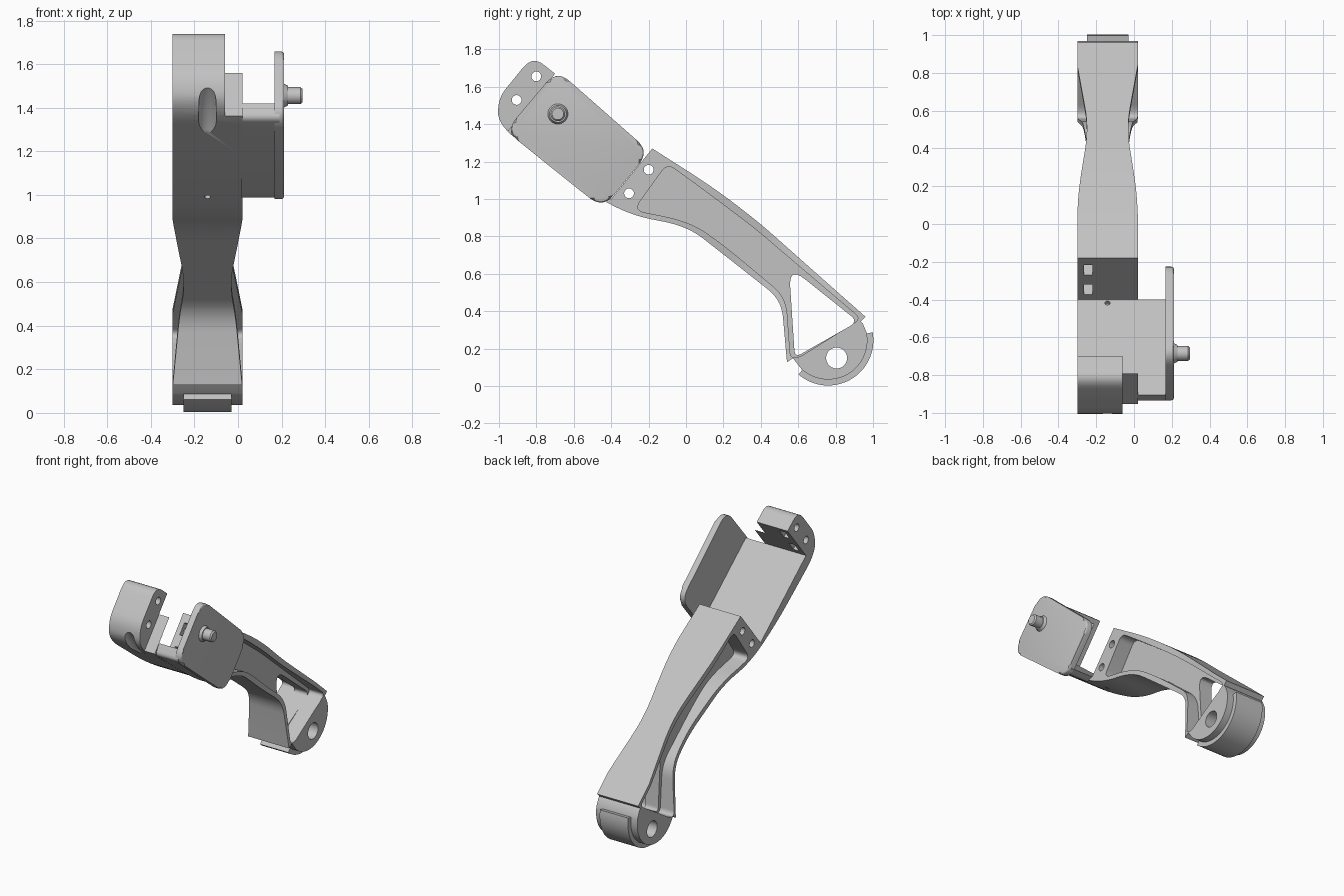
import bpy, bmesh, math
from mathutils import Vector, Matrix

cube = bpy.data.objects.get("Cube")
if cube:
    bpy.data.objects.remove(cube, do_unlink=True)

grey = bpy.data.materials.new("light grey")
grey.use_nodes = True
COLOR = (0.54, 0.54, 0.54, 1)
grey.diffuse_color = COLOR
grey.node_tree.nodes["Principled BSDF"].inputs["Base Color"].default_value = COLOR

MID = -0.14                                   # middle of the arm in x
LEFT, RIGHT = MID - 0.16, MID + 0.16
ALONG = Vector((0, 0.769, -0.639))            # direction down the arm
ACROSS = Vector((0, 0.639, 0.769))            # direction through the arm


def side(u, v, w):
    """Profile drawn in y, z and extruded in x."""
    return Vector((w, u, v))


def rounded(points, steps=7):
    """Polygon of (u, v, fillet length) with its corners rounded."""
    out = []
    for i, (u, v, r) in enumerate(points):
        p = Vector((u, v))
        if r == 0:
            out.append(p)
            continue
        ends = []
        for q in (points[i - 1], points[(i + 1) % len(points)]):
            d = Vector(q[:2]) - p
            ends.append(p + d.normalized() * min(r, d.length * 0.49))
        for k in range(steps + 1):
            t = k / steps
            out.append(ends[0] * (1 - t) ** 2 + p * 2 * t * (1 - t) + ends[1] * t * t)
    return out


def arc(cy, cz, r, start, end, steps=32):
    angles = [math.radians(start + (end - start) * k / steps) for k in range(steps + 1)]
    return [Vector((cy + r * math.cos(a), cz + r * math.sin(a))) for a in angles]


def finish(name, bm):
    bmesh.ops.recalc_face_normals(bm, faces=bm.faces[:])
    mesh = bpy.data.meshes.new(name)
    bm.to_mesh(mesh)
    bm.free()
    mesh.materials.append(grey)
    obj = bpy.data.objects.new(name, mesh)
    bpy.context.scene.collection.objects.link(obj)
    return obj


def prism(name, points, w0, w1, place=side, bevel=0):
    bm = bmesh.new()
    low = [bm.verts.new(place(p[0], p[1], w0)) for p in points]
    high = [bm.verts.new(place(p[0], p[1], w1)) for p in points]
    bm.faces.new(low)
    cap = bm.faces.new(high)
    for i in range(len(low)):
        bm.faces.new((low[i - 1], low[i], high[i], high[i - 1]))
    if bevel:
        bmesh.ops.bevel(bm, geom=cap.edges[:], offset=bevel, segments=3,
                        profile=0.5, affect='EDGES')
    return finish(name, bm)


def rod(name, y, z, x0, x1, r0, r1=None, segments=32):
    bm = bmesh.new()
    turn = Matrix.Translation(((x0 + x1) / 2, y, z)) @ Matrix.Rotation(math.pi / 2, 4, 'Y')
    bmesh.ops.create_cone(bm, cap_ends=True, segments=segments, radius1=r0,
                          radius2=r0 if r1 is None else r1, depth=x1 - x0, matrix=turn)
    return finish(name, bm)


def combine(obj, tool, operation='DIFFERENCE'):
    """Boolean the tool into the object, then remove the tool."""
    tool.hide_render = True
    mod = obj.modifiers.new("combine", 'BOOLEAN')
    mod.operation, mod.solver, mod.object = operation, 'EXACT', tool
    bpy.context.view_layer.update()
    graph = bpy.context.evaluated_depsgraph_get()
    mesh = bpy.data.meshes.new_from_object(obj.evaluated_get(graph))
    obj.modifiers.clear()
    obj.data = mesh
    bpy.data.objects.remove(tool, do_unlink=True)


# Arm: beam, cradle floor and end tab in one side profile
arm = prism("arm", rounded([
    (-0.18, 1.27, 0), (0.15, 1.06, 0.25), (0.39, 0.875, 0.1), (0.96, 0.37, 0),
    (0.935, 0.345, 0), (0.8, 0.25, 0), (0.62, 0.13, 0), (0.57, 0.148, 0),
    (0.54, 0.128, 0), (0.51, 0.46, 0.09), (0.18, 0.72, 0.12), (0, 0.86, 0.2),
    (-0.3, 0.91, 0.15), (-0.6, 1.086, 0.15), (-1.01, 1.40, 0.13), (-1.0, 1.545, 0.06),
    (-0.82, 1.765, 0.08), (-0.7, 1.67, 0), (-0.905, 1.42, 0), (-0.4, 1.0, 0),
]), LEFT, RIGHT)

# Waist: both sides narrow towards the middle of the beam
waist = rounded([(-0.68, 0.3, 0), (-0.68, 0.16, 0), (-0.52, 0.153, 0.15),
                 (-0.1, 0.1, 0.15), (0.34, 0.16, 0), (0.34, 0.3, 0)])
for sign in (-1, 1):
    combine(arm, prism("waist_cutter", waist, -0.5, 2, lambda s, v, t:
                       ALONG * s + ACROSS * t + Vector((MID + sign * v, 0, 0))))

# Hub and its raised band
hub = arc(0.76, 0.245, 0.21, 227, 371) + [
    Vector(p) for p in ((0.945, 0.335), (0.92, 0.36), (0.6, 0.16), (0.575, 0.145))]
combine(arm, prism("hub", hub, LEFT, RIGHT), 'UNION')
band = arc(0.76, 0.245, 0.242, 229, 370) + arc(0.76, 0.245, 0.19, 370, 229)
combine(arm, prism("hub_band", band, MID - 0.11, MID + 0.11), 'UNION')

# Side pockets leave a web with flanges
pocket = rounded([
    (-0.1, 1.19, 0.05), (0.12, 1.03, 0.15), (0.365, 0.845, 0.1), (0.935, 0.36, 0.04),
    (0.6, 0.15, 0.04), (0.558, 0.155, 0.03), (0.535, 0.475, 0.09), (0.2, 0.755, 0.12),
    (0.02, 0.88, 0.15), (-0.28, 0.94, 0.06)])
for sign in (-1, 1):
    combine(arm, prism("pocket_cutter", pocket, MID + sign * 0.05, MID + sign * 0.4))
window = rounded([(0.55, 0.64, 0.11), (0.92, 0.345, 0.05), (0.582, 0.153, 0.04)])
combine(arm, prism("window_cutter", window, -1, 1))
combine(arm, rod("axle_hole", 0.805, 0.15, -1, 1, 0.056))

# The end tab is narrower than the cradle
tab_side = [(-2.2, 0), (-1.605, 0), (-1.605, 1.5), (-2.2, 1.5)]
combine(arm, prism("tab_cutter", tab_side, -0.06, 0.4, lambda s, t, x:
                   ALONG * s + ACROSS * t + Vector((x, 0, 0))))

# Screw holes with nut slots in the tab and in the beam end
for s, s0, s1 in ((-1.674, -1.71, -1.58), (-0.893, -0.98, -0.857)):
    for t in (0.762, 0.598):
        p = ALONG * s + ACROSS * t
        combine(arm, rod("screw_hole", p.y, p.z, -1, 1, 0.026, segments=24))
        slot = [(s0, t - 0.042), (s1, t - 0.042), (s1, t + 0.042), (s0, t + 0.042)]
        combine(arm, prism("nut_slot", slot, -0.265, -0.22, lambda a, b, x:
                           ALONG * a + ACROSS * b + Vector((x, 0, 0))))

# Shallow cable groove around the front corner
bm = bmesh.new()
tilt = Matrix.Translation((MID, -0.955, 1.375)) @ Matrix.Rotation(math.radians(35), 4, 'X')
bmesh.ops.create_uvsphere(bm, u_segments=32, v_segments=20, radius=1,
                          matrix=tilt @ Matrix.Diagonal((0.042, 0.035, 0.19, 1)))
combine(arm, finish("groove_cutter", bm))

# Small cable hole under the cradle
hole = [(MID + p.x, p.y) for p in arc(0, 0, 0.014, 0, 345, 23)]
combine(arm, prism("cable_hole", hole, 0.71, 0.47, lambda x, s, t:
                   Vector((x, 0, 0)) + ALONG * (s - 0.97) + ACROSS * t))

# Cradle floor reaching the side plate
floor = prism("cradle_floor", rounded([
    (-0.40, 1.0, 0), (-0.45, 0.985, 0.02), (-0.6, 1.086, 0.1),
    (-0.945, 1.352, 0.03), (-0.905, 1.42, 0)]), RIGHT - 0.005, 0.19)

# Side plate with rounded outer rim
plate = prism("side_plate", rounded([
    (-0.965, 1.365, 0.09), (-0.69, 1.69, 0.09), (-0.195, 1.255, 0.09),
    (-0.445, 0.95, 0.09), (-0.6, 1.072, 0.08)]), 0.168, 0.212, bevel=0.014)

# Pivot pin with a flared foot
PY, PZ = -0.685, 1.455
parts = [arm, floor, plate,
         rod("pin_foot", PY, PZ, 0.20, 0.23, 0.06, 0.045),
         rod("pin", PY, PZ, 0.2, 0.287, 0.039),
         rod("pin_tip", PY, PZ, 0.287, 0.296, 0.039, 0.031)]

# Smooth curved walls, keep edges sharp
for obj in parts:
    bpy.ops.object.select_all(action='DESELECT')
    obj.select_set(True)
    bpy.context.view_layer.objects.active = obj
    bpy.ops.object.shade_smooth_by_angle(angle=math.radians(28))
